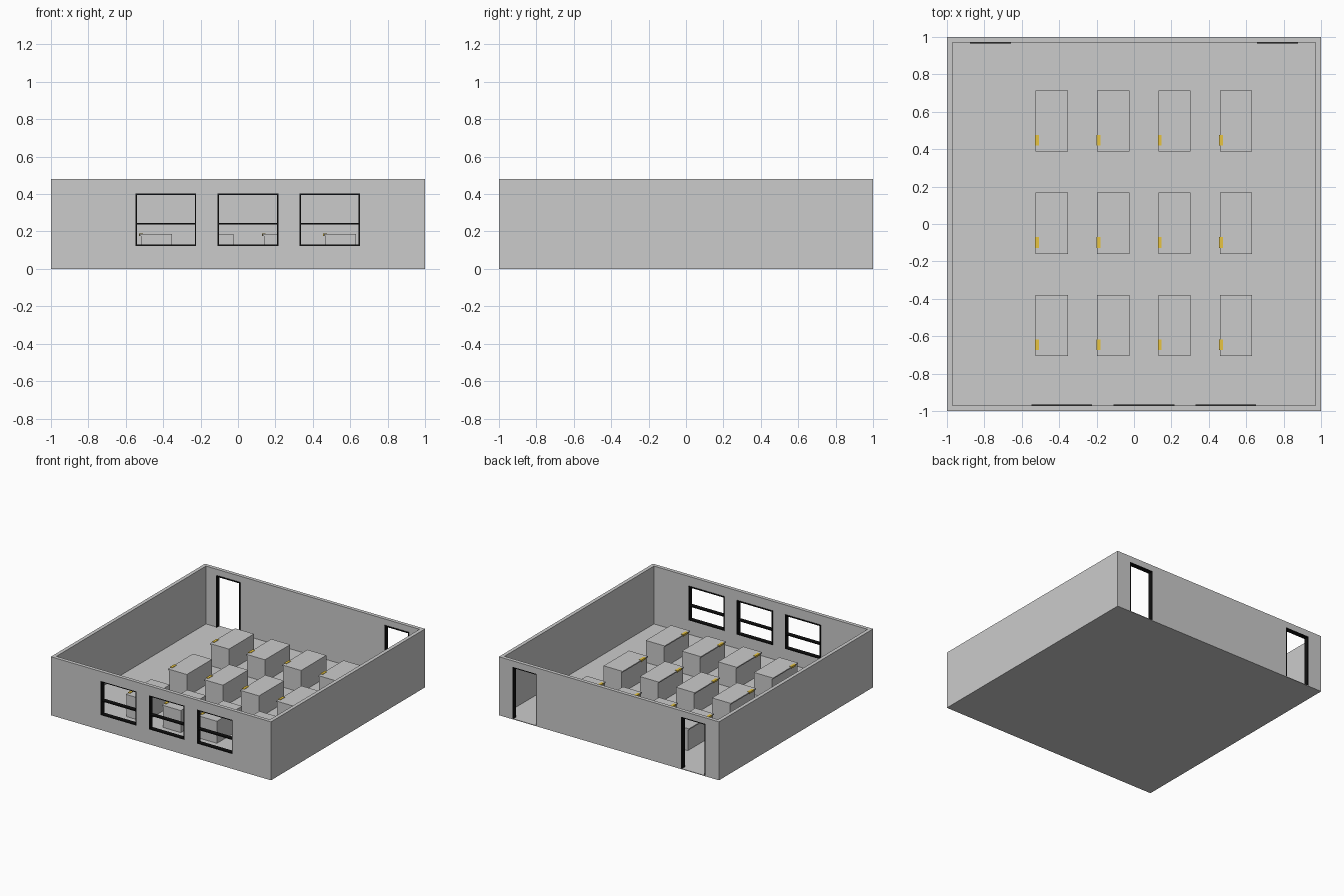
import bpy

if "Cube" in bpy.data.objects:
    bpy.data.objects.remove(bpy.data.objects["Cube"])


def material(name, color):
    m = bpy.data.materials.new(name)
    m.diffuse_color = color
    m.use_nodes = True
    m.node_tree.nodes["Principled BSDF"].inputs["Base Color"].default_value = m.diffuse_color
    return m


BLACK = material("black_frame", (0.005, 0.005, 0.005, 1))
GOLD = material("gold_metal", (0.8, 0.55, 0.05, 1))


def box(name, x, y, z, mat=None):
    """Box from (min, max) ranges on each axis."""
    bpy.ops.mesh.primitive_cube_add(size=1, location=[sum(r) / 2 for r in (x, y, z)])
    ob = bpy.context.object
    ob.name = name
    ob.scale = [r[1] - r[0] for r in (x, y, z)]
    bpy.ops.object.transform_apply(location=False, rotation=False, scale=True)
    if mat:
        ob.data.materials.append(mat)
    return ob


def cut(target, name, x, y, z):
    cutter = box(name, x, y, z)
    mod = target.modifiers.new(name, 'BOOLEAN')
    mod.operation = 'DIFFERENCE'
    mod.solver = 'EXACT'
    mod.object = cutter
    bpy.context.view_layer.objects.active = target
    bpy.ops.object.modifier_apply(modifier=name)
    bpy.data.objects.remove(cutter, do_unlink=True)


T = 0.03        # wall thickness
FLOOR = 0.005   # floor thickness
BAR = 0.008     # frame bar thickness

# Open-topped room shell
room = box("room_shell", (-1, 1), (-1, 1), (0, 0.48))
cut(room, "interior", (-1 + T, 1 - T), (-1 + T, 1 - T), (FLOOR, 0.6))


def frame(name, x, y, z, bars):
    """Jambs plus horizontal bars lining an opening."""
    box(name + "_left_jamb", (x[0], x[0] + BAR), y, z, BLACK)
    box(name + "_right_jamb", (x[1] - BAR, x[1]), y, z, BLACK)
    for i, b in enumerate(bars):
        box(f"{name}_bar_{i}", (x[0] + BAR, x[1] - BAR), y, (b, b + BAR), BLACK)


# Three front windows with a middle rail
for i, cx in enumerate((-0.385, 0.053, 0.49)):
    x, z = (cx - 0.162, cx + 0.162), (0.122, 0.402)
    cut(room, "window_opening", x, (-1.1, -0.9), z)
    frame(f"window_{i}", x, (-1, -0.964), z, (z[0], 0.237, z[1] - BAR))

# Two doorways in the back wall
for side, s in (("left", -1), ("right", 1)):
    x, z = (s * 0.766 - 0.11, s * 0.766 + 0.11), (FLOOR, 0.43)
    cut(room, "door_opening", x, (0.9, 1.1), z)
    frame(f"door_{side}", x, (0.964, 1), z, (z[1] - BAR,))

# Grid of desks: body, overhanging lid, gold latch
for r in range(3):
    for c in range(4):
        x0, y0 = -0.525 + c * 0.328, -0.706 + r * 0.546
        x1, y1 = x0 + 0.172, y0 + 0.327
        tag = f"{r}_{c}"
        box("desk_body_" + tag, (x0 + 0.008, x1), (y0, y1), (FLOOR, 0.177))
        box("desk_lid_" + tag, (x0, x1), (y0, y1), (0.177, 0.186))
        box("desk_latch_" + tag, (x0 - 0.004, x0 + 0.017),
            (y0 + 0.032, y0 + 0.09), (0.175, 0.189), GOLD)
